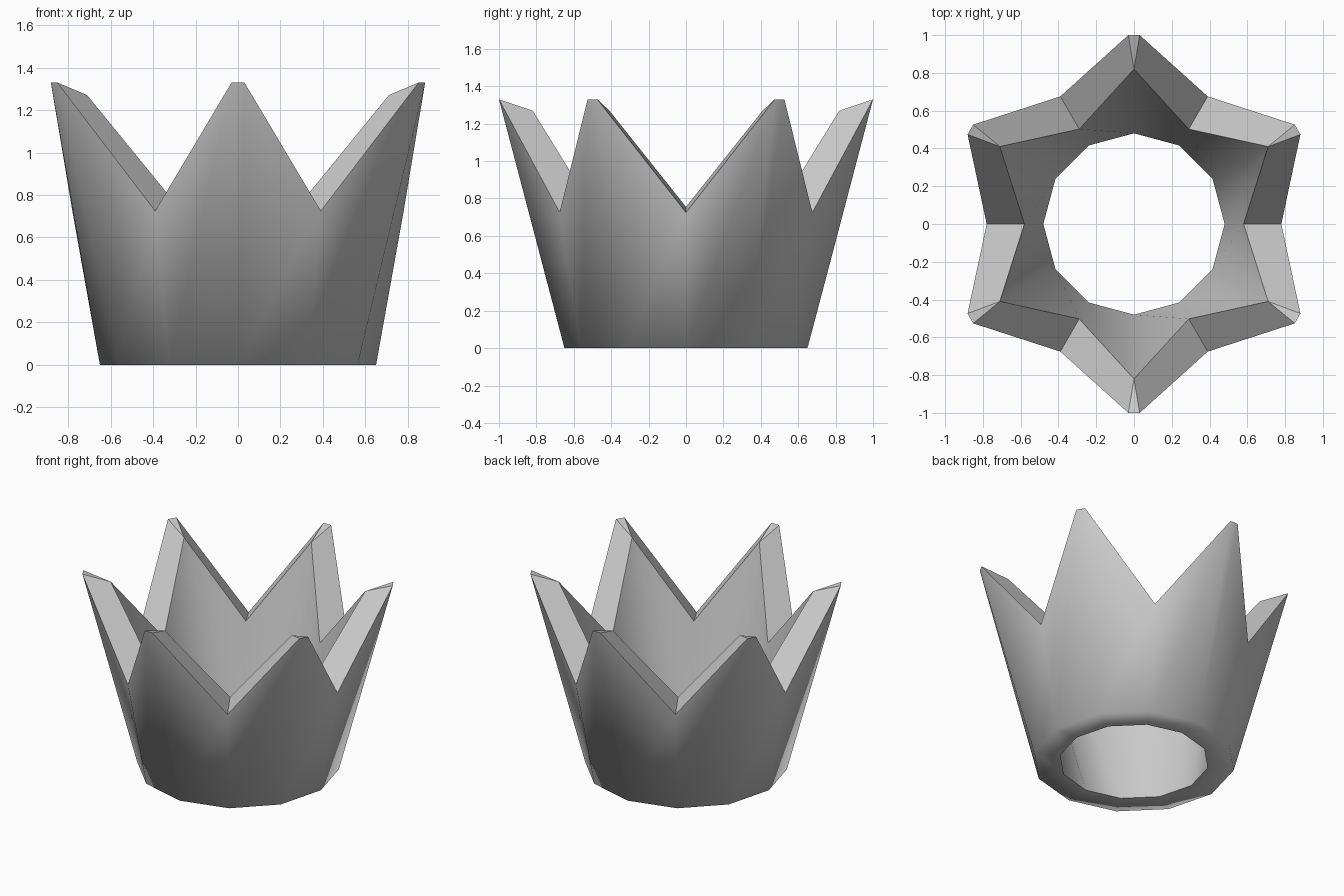
import bpy, bmesh, math

if "Cube" in bpy.data.objects:
    bpy.data.objects.remove(bpy.data.objects["Cube"])

N = 12                      # six points alternating with six valleys
TIP_HALF = 0.03             # half width of each blunt tip


def polar(bm, r, deg, z, side=0.0):
    a = math.radians(deg)
    return bm.verts.new((r * math.cos(a) - side * math.sin(a),
                         r * math.sin(a) + side * math.cos(a), z))


bm = bmesh.new()
base_out, base_in, top_right, top_left, top_in = [], [], [], [], []
for i in range(N):
    deg = 30 * (i + 1)      # even index = tip, odd index = valley
    base_out.append(polar(bm, 0.65, deg, 0))
    base_in.append(polar(bm, 0.48, deg, 0))
    if i % 2 == 0:
        top_right.append(polar(bm, 1.0, deg, 1.33, -TIP_HALF))
        top_left.append(polar(bm, 1.0, deg, 1.33, TIP_HALF))
        top_in.append(polar(bm, 0.82, deg, 1.27))
    else:
        v = polar(bm, 0.78, deg, 0.725)
        top_right.append(v)
        top_left.append(v)
        top_in.append(polar(bm, 0.58, deg, 0.755))

rim_faces = []
for i in range(N):
    j = (i + 1) % N
    # outer wall
    bm.faces.new((base_out[i], base_out[j], top_right[j]))
    bm.faces.new((base_out[i], top_right[j], top_left[i]))
    # inner wall
    bm.faces.new((base_in[j], base_in[i], top_in[j]))
    bm.faces.new((base_in[i], top_in[i], top_in[j]))
    # underside ring
    bm.faces.new((base_out[j], base_out[i], base_in[i], base_in[j]))
    # zigzag rim
    rim_faces.append(bm.faces.new((top_left[i], top_right[j], top_in[j], top_in[i])))
    if i % 2 == 0:
        # blunt tip: outer sliver and cap
        bm.faces.new((base_out[i], top_left[i], top_right[i]))
        rim_faces.append(bm.faces.new((top_right[i], top_left[i], top_in[i])))

bmesh.ops.recalc_face_normals(bm, faces=bm.faces[:])

# smooth walls, crisp rim and hole edge
for f in bm.faces:
    f.smooth = True
for f in rim_faces:
    for e in f.edges:
        e.smooth = False
for i in range(N):
    bm.edges.get((base_in[i], base_in[(i + 1) % N])).smooth = False

mesh = bpy.data.meshes.new("crown")
bm.to_mesh(mesh)
bm.free()
crown = bpy.data.objects.new("crown", mesh)
bpy.context.collection.objects.link(crown)
